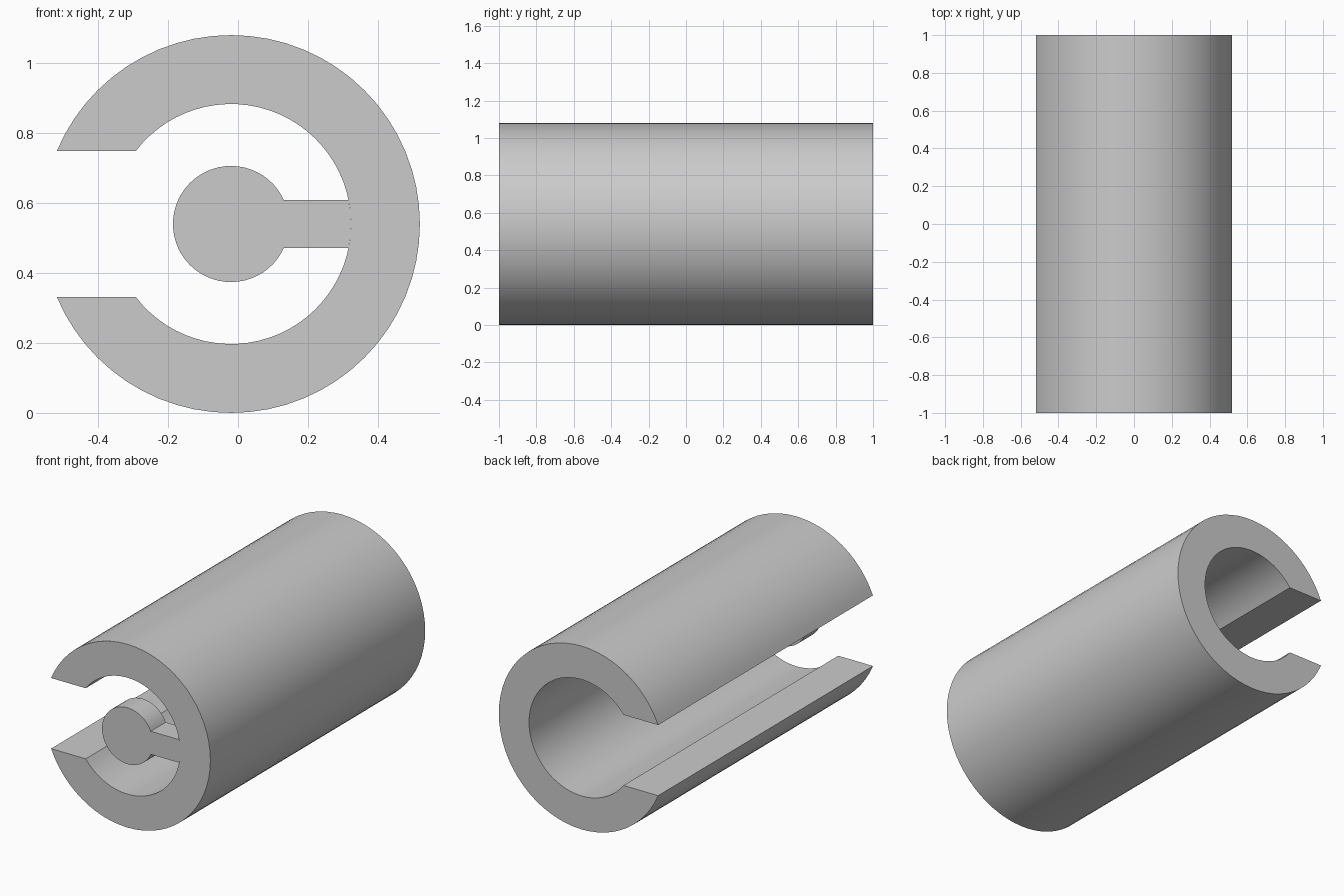
import bpy, bmesh
from math import sin, cos, asin, pi, radians

cube = bpy.data.objects.get("Cube")
if cube:
    bpy.data.objects.remove(cube)

CX, CZ = -0.02, 0.54          # axis of the tube
R_OUT, R_IN = 0.54, 0.343     # tube wall
SLOT, RIB = 0.208, 0.068      # half heights of the slot and the rib
R_PIN, PIN_DEPTH = 0.166, 0.14
FRONT, LENGTH = -1.0, 2.0

grey = bpy.data.materials.new("plain grey")
grey.use_nodes = True
colour = (0.6, 0.6, 0.6, 1)
grey.diffuse_color = colour
grey.node_tree.nodes["Principled BSDF"].inputs["Base Color"].default_value = colour


def arc(radius, start, end, steps):
    """Points on an arc round the tube axis, in x and z."""
    angles = [start + (end - start) * i / steps for i in range(steps + 1)]
    return [(CX + radius * cos(a), CZ + radius * sin(a)) for a in angles]


def extrude_profile(name, profile, depth):
    """Solid made by pushing a closed profile back from the front plane."""
    bm = bmesh.new()
    face = bm.faces.new([bm.verts.new((x, FRONT, z)) for x, z in profile])
    result = bmesh.ops.extrude_face_region(bm, geom=[face], use_keep_orig=True)
    back = [v for v in result["geom"] if isinstance(v, bmesh.types.BMVert)]
    bmesh.ops.translate(bm, verts=back, vec=(0, depth, 0))
    bmesh.ops.recalc_face_normals(bm, faces=bm.faces)
    mesh = bpy.data.meshes.new(name)
    bm.to_mesh(mesh)
    bm.free()
    mesh.materials.append(grey)
    obj = bpy.data.objects.new(name, mesh)
    bpy.context.collection.objects.link(obj)
    bpy.ops.object.select_all(action="DESELECT")
    obj.select_set(True)
    bpy.context.view_layer.objects.active = obj
    bpy.ops.object.shade_smooth_by_angle(angle=radians(30))
    return obj


# Slotted tube: outer arc one way, inner arc back, straight slot faces
a_out = pi - asin(SLOT / R_OUT)
a_in = pi - asin(SLOT / R_IN)
tube = arc(R_OUT, -a_out, a_out, 56) + arc(R_IN, a_in, -a_in, 56)
extrude_profile("slotted_tube", tube, LENGTH)

# Short front pin, joined to the inner wall by a flat rib
a_pin = asin(RIB / R_PIN)
a_rib = asin(RIB / R_IN)
pin = arc(R_PIN, a_pin, 2 * pi - a_pin, 48) + arc(R_IN, -a_rib, a_rib, 4)
extrude_profile("pin_and_rib", pin, PIN_DEPTH)
